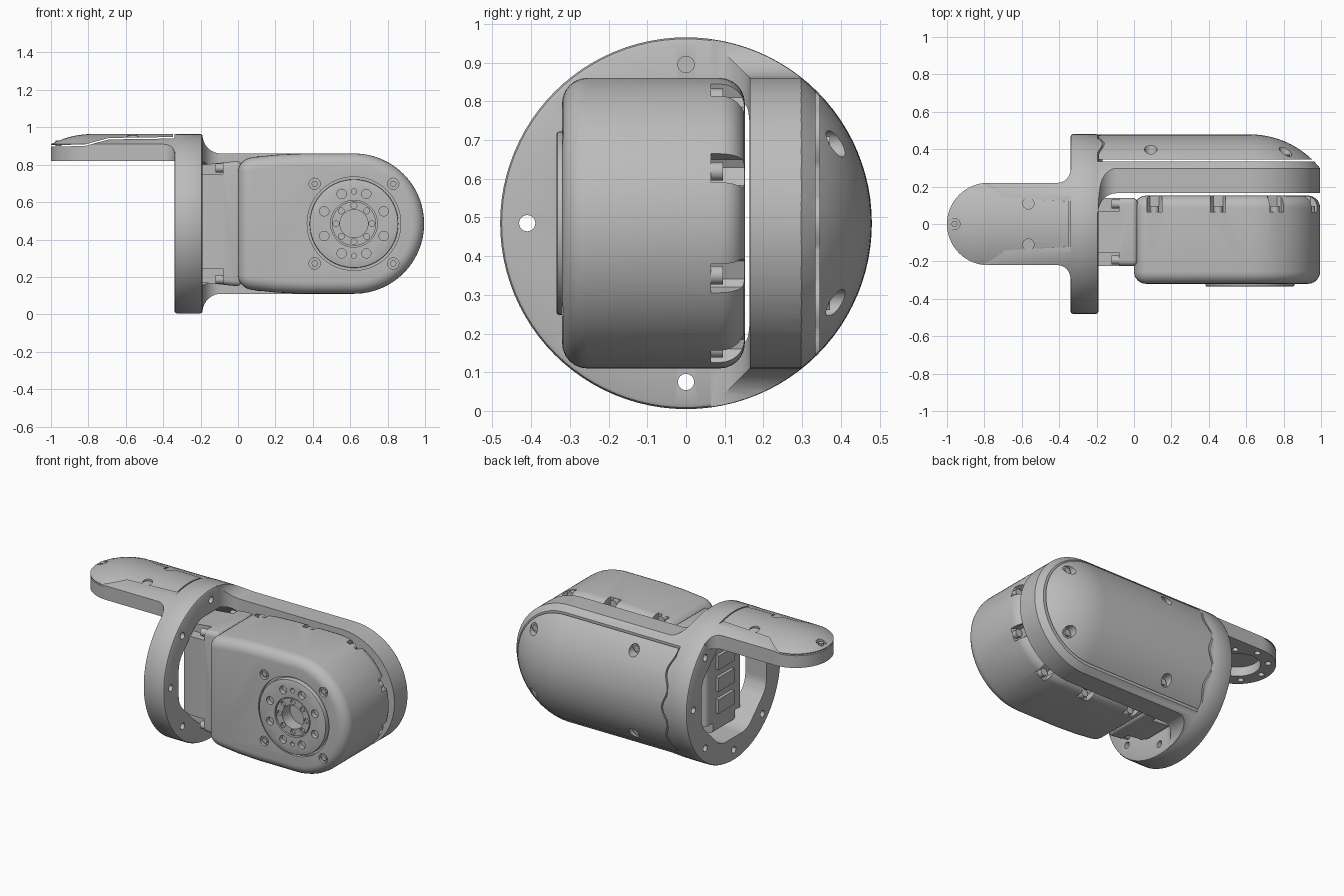
import bpy, bmesh
from math import sin, cos, radians, pi

if "Cube" in bpy.data.objects:
    bpy.data.objects.remove(bpy.data.objects["Cube"])

metal = bpy.data.materials.new("plain_grey")
metal.use_nodes = True
GREY = (0.5, 0.5, 0.5, 1)
metal.diffuse_color = GREY
metal.node_tree.nodes["Principled BSDF"].inputs["Base Color"].default_value = GREY

MID = 0.485      # height of the long axis
TIP = 0.62       # x of the joint centre
R = 0.48         # outer envelope radius
parts = []


# ---- helpers ----
def finish(name, bm):
    bmesh.ops.remove_doubles(bm, verts=bm.verts, dist=1e-5)
    bmesh.ops.recalc_face_normals(bm, faces=bm.faces)
    mesh = bpy.data.meshes.new(name)
    bm.to_mesh(mesh)
    bm.free()
    mesh.materials.append(metal)
    obj = bpy.data.objects.new(name, mesh)
    bpy.context.collection.objects.link(obj)
    return obj


def arc(cx, cy, r, a0, a1, n=16):
    angles = [radians(a0 + (a1 - a0) * i / n) for i in range(n + 1)]
    return [(cx + r * cos(a), cy + r * sin(a)) for a in angles]


def circle(cx, cy, r, n=24):
    return arc(cx, cy, r, 0, 360, n)[:-1]


def ring(cx, cy, r, count, start=0):
    return [(cx + r * cos(radians(start + i * 360 / count)),
             cy + r * sin(radians(start + i * 360 / count))) for i in range(count)]


def prism(name, loops, axis, lo, hi):
    """Extrude flat outlines along one axis."""
    place = {"x": lambda u, v, d: (d, u, v),
             "y": lambda u, v, d: (u, d, v),
             "z": lambda u, v, d: (u, v, d)}[axis]
    bm = bmesh.new()
    for loop in loops:
        a = [bm.verts.new(place(u, v, lo)) for u, v in loop]
        b = [bm.verts.new(place(u, v, hi)) for u, v in loop]
        bm.faces.new(a)
        bm.faces.new(b)
        for i in range(len(a)):
            j = (i + 1) % len(a)
            bm.faces.new((a[i], a[j], b[j], b[i]))
    return finish(name, bm)


def pins(name, centres, r, axis, lo, hi, n=24):
    return prism(name, [circle(u, v, r, n) for u, v in centres], axis, lo, hi)


def lathe(name, profile, steps=96):
    """Revolve (x, radius) points about the long axis."""
    bm = bmesh.new()
    verts = [bm.verts.new((x, 0, MID + r)) for x, r in profile]
    edges = [bm.edges.new(p) for p in zip(verts, verts[1:])]
    bmesh.ops.spin(bm, geom=verts + edges, cent=(0, 0, MID), axis=(1, 0, 0),
                   angle=2 * pi, steps=steps)
    return finish(name, bm)


def apply(obj, mod):
    bpy.context.view_layer.objects.active = obj
    bpy.ops.object.modifier_apply(modifier=mod.name)


def combine(obj, tool, op):
    mod = obj.modifiers.new(op, "BOOLEAN")
    mod.operation, mod.solver, mod.object = op, "EXACT", tool
    apply(obj, mod)
    bpy.data.objects.remove(tool)


def bevel(obj, width, segments=5):
    mod = obj.modifiers.new("bevel", "BEVEL")
    mod.width, mod.segments, mod.limit_method = width, segments, "ANGLE"
    mod.angle_limit = radians(40)
    apply(obj, mod)


def capsule():
    left = [(-0.78 - x, r) for x, r in arc(0, 0, R - 0.001, 0, 90, 20)]
    right = [(TIP + x, r) for x, r in arc(0, 0, R - 0.001, 90, 0, 20)]
    return lathe("envelope", left + right)


def mirror_z(pts):
    return [(x, 2 * MID - z) for x, z in reversed(pts)]


# ---- side arm: filleted outline, cropped by the rounded envelope ----
flare = arc(-0.09, 0.96, 0.1, 270, 180, 10)
side = arc(TIP, MID, 0.375, -90, 90, 48) + flare + [(-0.3, 0.96)]
side += [(-0.3, 0.01)] + mirror_z(flare)
arm = prism("side_arm_bracket", [side], "y", 0.0, 0.5)
plan = [(-0.32, 0.065)] + arc(-0.09, 0.065, 0.1, 180, 90, 10)
plan += [(1.1, 0.165), (1.1, 0.6), (-0.32, 0.6)]
combine(arm, prism("plan", [plan], "z", -0.1, 1.1), "INTERSECT")
combine(arm, capsule(), "INTERSECT")


def cover_outline(shift):
    wave = [(-0.185 + shift + 0.016 * cos(i * pi / 6), 0.06 + i * 0.85 / 48)
            for i in range(49)]
    return [(1.1, -0.1), (1.1, 1.1), (wave[-1][0], 1.1)] + wave[::-1] + [(wave[0][0], -0.1)]


combine(arm, prism("recess", [cover_outline(0)], "y", 0.335, 0.6), "DIFFERENCE")
arm_cover = prism("side_arm_cover", [cover_outline(0.01)], "y", 0.345, 0.6)
combine(arm_cover, capsule(), "INTERSECT")
arm_screws = [(x, MID + s * z) for x, z in ((0.09, 0.265), (0.81, 0.205)) for s in (-1, 1)]
combine(arm_cover, pins("drill", arm_screws, 0.034, "y", 0.36, 0.6), "DIFFERENCE")
parts += [arm_cover, pins("side_cover_screws", arm_screws, 0.022, "y", 0.355, 0.372, 6)]

# ---- finger plate reaching out from the top of the flange ----
web = arc(-0.41, 0.29, 0.07, 270, 360, 8)
half = arc(-0.78, 0, 0.22, 180, 90, 20) + web + [(-0.25, 0.29)]
outline = half + [(x, -y) for x, y in reversed(half[1:])]
finger = prism("finger_plate", [outline], "z", 0.82, 1.0)
combine(finger, capsule(), "INTERSECT")


def lid_outline(gap):
    return [(-1.1, 0.895 + gap), (-0.82, 0.9 + gap), (-0.69, 0.935 + gap),
            (-0.34 - gap, 0.94 + gap), (-0.34 - gap, 1.1), (-1.1, 1.1)]


combine(finger, prism("recess", [lid_outline(0)], "y", -0.4, 0.4), "DIFFERENCE")
lid = prism("finger_cover", [outline], "z", 0.85, 1.0)
combine(lid, capsule(), "INTERSECT")
combine(lid, prism("lid", [lid_outline(0.008)], "y", -0.4, 0.4), "INTERSECT")
lid_screws = [(-0.565, 0.11), (-0.565, -0.11), (-0.96, 0)]
combine(lid, pins("drill", lid_screws, 0.03, "z", 0.915, 1.1), "DIFFERENCE")
parts += [lid, pins("finger_cover_screws", lid_screws, 0.016, "z", 0.9, 0.93, 12)]
combine(finger, pins("bore", [(-0.78, 0)], 0.13, "z", 0.7, 0.88, 48), "DIFFERENCE")
combine(finger, pins("drill", ring(-0.78, 0, 0.175, 8), 0.018, "z", 0.7, 0.86), "DIFFERENCE")

# ---- round flange joining arm and finger ----
flange = lathe("round_flange", [(-0.34, 0), (-0.34, 0.468), (-0.336, 0.476), (-0.328, R),
                                (-0.202, R), (-0.194, 0.476), (-0.19, 0.468), (-0.19, 0)])
combine(flange, arm, "UNION")
combine(flange, finger, "UNION")
opening = prism("opening", [ring(0, MID, 0.357, 8, 22.5)], "x", -0.5, -0.1)
bevel(opening, 0.05, 4)
opening.location.x = -0.0
combine(flange, opening, "DIFFERENCE")
combine(flange, pins("drill", ring(0, MID, 0.41, 8), 0.021, "x", -0.36, -0.17), "DIFFERENCE")
parts.append(flange)

# ---- actuator housing ----
lower = [(0, 0.145), (0.08, 0.13), (0.2, 0.117), (0.35, 0.11)]
shape = lower + arc(TIP, MID, 0.375, -90, 90, 48) + mirror_z(lower)
body = prism("actuator_housing", [shape], "y", -0.32, 0.152)
bevel(body, 0.065, 6)

# screw pockets along the rear rim: point on the rim and outward direction
rim = [(TIP + 0.375 * cos(a), MID + 0.375 * sin(a), cos(a), sin(a))
       for a in (radians(d) for d in (-67.5, -22.5, 22.5, 67.5))]
rim += [(x, MID + s * z, 0, s) for x, z in ((0.11, 0.362), (0.45, 0.375)) for s in (-1, 1)]
pockets = []
for x, z, nx, nz in rim:
    corners = ((-0.04, 0.06), (-0.04, -0.04), (-0.025, -0.06),
               (0.025, -0.06), (0.04, -0.04), (0.04, 0.06))
    pockets.append([(x + nx * d - nz * w, z + nz * d + nx * w) for w, d in corners])
combine(body, prism("pockets", pockets, "y", 0.065, 0.3), "DIFFERENCE")
rim_screws = [(x - 0.025 * nx, z - 0.025 * nz) for x, z, nx, nz in rim]
parts.append(pins("rim_screws", rim_screws, 0.024, "y", 0.05, 0.095, 16))

# front face: seat for the output disc and four corner screws
combine(body, pins("seat", [(TIP, MID)], 0.25, "y", -0.4, -0.3, 64), "DIFFERENCE")
corner_screws = [(TIP + sx * 0.21, MID + sz * 0.213) for sx in (-1, 1) for sz in (-1, 1)]
combine(body, pins("drill", corner_screws, 0.03, "y", -0.4, -0.3), "DIFFERENCE")
parts += [body, pins("corner_screws", corner_screws, 0.018, "y", -0.316, -0.29, 6)]

# ---- output disc with bolt circle and hub ----
disc = pins("output_disc", [(TIP, MID)], 0.237, "y", -0.334, -0.28, 64)
bevel(disc, 0.006, 2)
combine(disc, pins("drill", ring(TIP, MID, 0.172, 8, 22.5), 0.025, "y", -0.4, -0.305), "DIFFERENCE")
combine(disc, pins("dowels", ring(TIP, MID, 0.172, 2, 90), 0.014, "y", -0.4, -0.305), "DIFFERENCE")
combine(disc, pins("hub_seat", [(TIP, MID)], 0.125, "y", -0.4, -0.31, 48), "DIFFERENCE")
hub = pins("output_hub", [(TIP, MID)], 0.118, "y", -0.33, -0.26, 48)
combine(hub, pins("drill", ring(TIP, MID, 0.096, 8), 0.016, "y", -0.4, -0.315, 12), "DIFFERENCE")
for obj in (hub, disc, body):
    combine(obj, pins("bore", [(TIP, MID)], 0.075, "y", -0.4, -0.25, 40), "DIFFERENCE")
parts += [disc, hub]

# ---- neck between housing and flange, with pocketed corners ----
neck = prism("actuator_neck", [[(-0.24, 0.175), (0.02, 0.148), (0.02, 0.822), (-0.24, 0.795)]],
             "y", -0.225, 0.14)
bevel(neck, 0.03, 4)
sides = [(sy, sz) for sy in (-1, 1) for sz in (-1, 1)]
notches = []
for sy, sz in sides:
    y, z = -0.0425 + sy * 0.15, MID + sz * 0.3
    notches.append([(y - 0.04, z - 0.035), (y + 0.04, z - 0.035),
                    (y + 0.04, z + 0.06), (y - 0.04, z + 0.06)])
combine(neck, prism("notches", notches, "x", -0.3, -0.08), "DIFFERENCE")
neck_screws = [(-0.0425 + sy * 0.15, MID + sz * 0.298) for sy, sz in sides]
parts += [neck, pins("neck_screws", neck_screws, 0.024, "x", -0.12, -0.07, 16)]
parts.append(prism("rear_connectors", [[(-0.12, z), (0.04, z), (0.04, z + 0.09), (-0.12, z + 0.09)]
                                       for z in (0.3, 0.44, 0.58)], "x", -0.26, -0.23))

# ---- smooth shading with crisp edges ----
bpy.ops.object.select_all(action="DESELECT")
for obj in parts:
    obj.select_set(True)
bpy.context.view_layer.objects.active = flange
bpy.ops.object.shade_smooth_by_angle(angle=radians(30))
